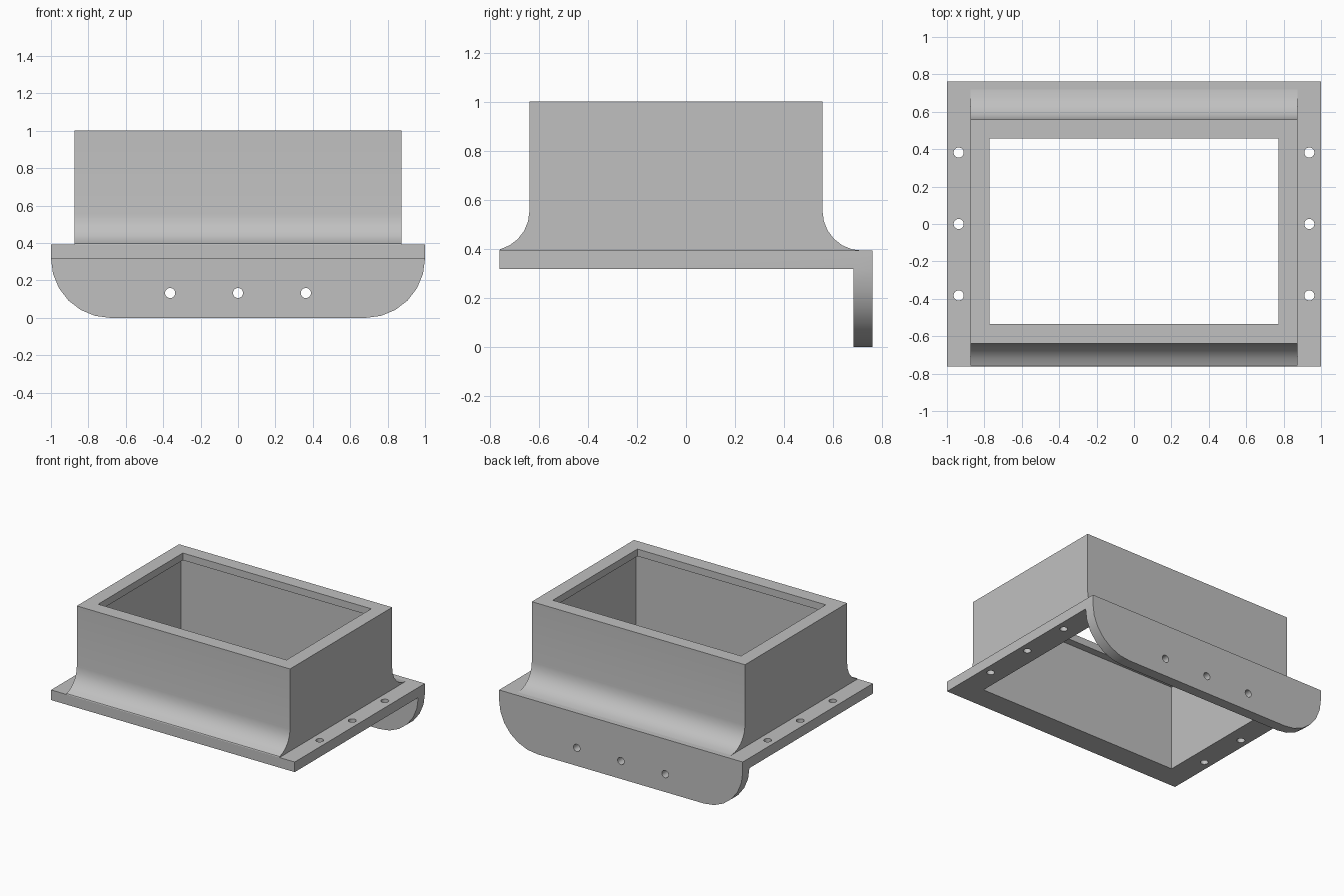
import bpy, bmesh, math

cube = bpy.data.objects.get("Cube")
if cube:
    bpy.data.objects.remove(cube, do_unlink=True)

grey = bpy.data.materials.new("plain grey")
grey.use_nodes = True
COLOUR = (0.53, 0.53, 0.53, 1)
grey.diffuse_color = COLOUR
grey.node_tree.nodes["Principled BSDF"].inputs["Base Color"].default_value = COLOUR


def prism(name, outline, axis, lo, hi):
    """Extrude a flat outline along x, y or z; outline holds the other two axes in order."""
    bm = bmesh.new()
    place = {"x": lambda a, b: (lo, a, b),
             "y": lambda a, b: (a, lo, b),
             "z": lambda a, b: (a, b, lo)}[axis]
    face = bm.faces.new([bm.verts.new(place(a, b)) for a, b in outline])
    new = bmesh.ops.extrude_face_region(bm, geom=[face])["geom"]
    shift = [(hi - lo) * (axis == k) for k in "xyz"]
    bmesh.ops.translate(bm, vec=shift, verts=[v for v in new if isinstance(v, bmesh.types.BMVert)])
    bmesh.ops.recalc_face_normals(bm, faces=bm.faces)
    mesh = bpy.data.meshes.new(name)
    bm.to_mesh(mesh)
    bm.free()
    mesh.materials.append(grey)
    obj = bpy.data.objects.new(name, mesh)
    bpy.context.collection.objects.link(obj)
    return obj


def arc(cx, cy, r, start, end, steps):
    angles = [math.radians(start + (end - start) * i / steps) for i in range(steps + 1)]
    return [(cx + r * math.cos(t), cy + r * math.sin(t)) for t in angles]


def rect(x0, x1, y0, y1):
    return [(x0, y0), (x1, y0), (x1, y1), (x0, y1)]


def boolean(obj, cutter, operation="DIFFERENCE"):
    cutter.hide_render = True
    mod = obj.modifiers.new("cut", "BOOLEAN")
    mod.operation, mod.solver, mod.object = operation, "EXACT", cutter
    bpy.context.view_layer.objects.active = obj
    bpy.ops.object.modifier_apply(modifier=mod.name)
    bpy.data.objects.remove(cutter, do_unlink=True)


def hole(u, v, axis, lo, hi):
    return prism("hole_cutter", arc(u, v, 0.027, 0, 345, 23), axis, lo, hi)


def cavity():
    return prism("cavity_cutter", rect(-0.825, 0.825, -0.59, 0.508), "z", 0.2, 0.95)


DEPTH = 0.763            # half depth of the flange
LOW, TOP = 0.318, 0.393  # flange underside and top
FILLET = 0.162

# Flange with the hanging back plate, one L-shaped section
flange = prism("flange_and_back_plate",
               [(-DEPTH, LOW), (0.685, LOW), (0.685, -0.1), (DEPTH, -0.1),
                (DEPTH, TOP), (-DEPTH, TOP)], "x", -1.2, 1.2)

# Rounded lower corners of the plate
silhouette = ([(-1, 0.6)] + arc(-1 + LOW, LOW, LOW, 180, 270, 6)
              + arc(1 - LOW, LOW, LOW, 270, 360, 6) + [(1, 0.6)])
boolean(flange, prism("corner_shape", silhouette, "y", -1, 1), "INTERSECT")
boolean(flange, cavity())

# Screw holes along both sides and in the back plate
for side in (-1, 1):
    for k in (-1, 0, 1):
        boolean(flange, hole(side * 0.9375, k * 0.382, "z", 0.2, 0.5))
for k in (-1, 0, 1):
    boolean(flange, hole(k * 0.363, 0.133, "y", 0.6, 0.9))

# Box collar with flared front and back feet
front = arc(-0.64 - FILLET, TOP + FILLET, FILLET, 0, -75, 5)
back = arc(0.558 + FILLET, TOP + FILLET, FILLET, 270, 180, 6)
collar = prism("collar",
               [(-0.64, 1.003)] + front + [(-DEPTH, TOP)] + back + [(0.558, 1.003)],
               "x", -0.875, 0.875)
boolean(collar, cavity())
# Narrower opening leaves an inward lip around the top
boolean(collar, prism("lip_cutter", rect(-0.773, 0.773, -0.535, 0.458), "z", 0.7, 1.2))

# Smooth curves, sharp corners
for obj in (flange, collar):
    bpy.ops.object.select_all(action="DESELECT")
    obj.select_set(True)
    bpy.context.view_layer.objects.active = obj
    bpy.ops.object.shade_smooth_by_angle(angle=math.radians(30))
